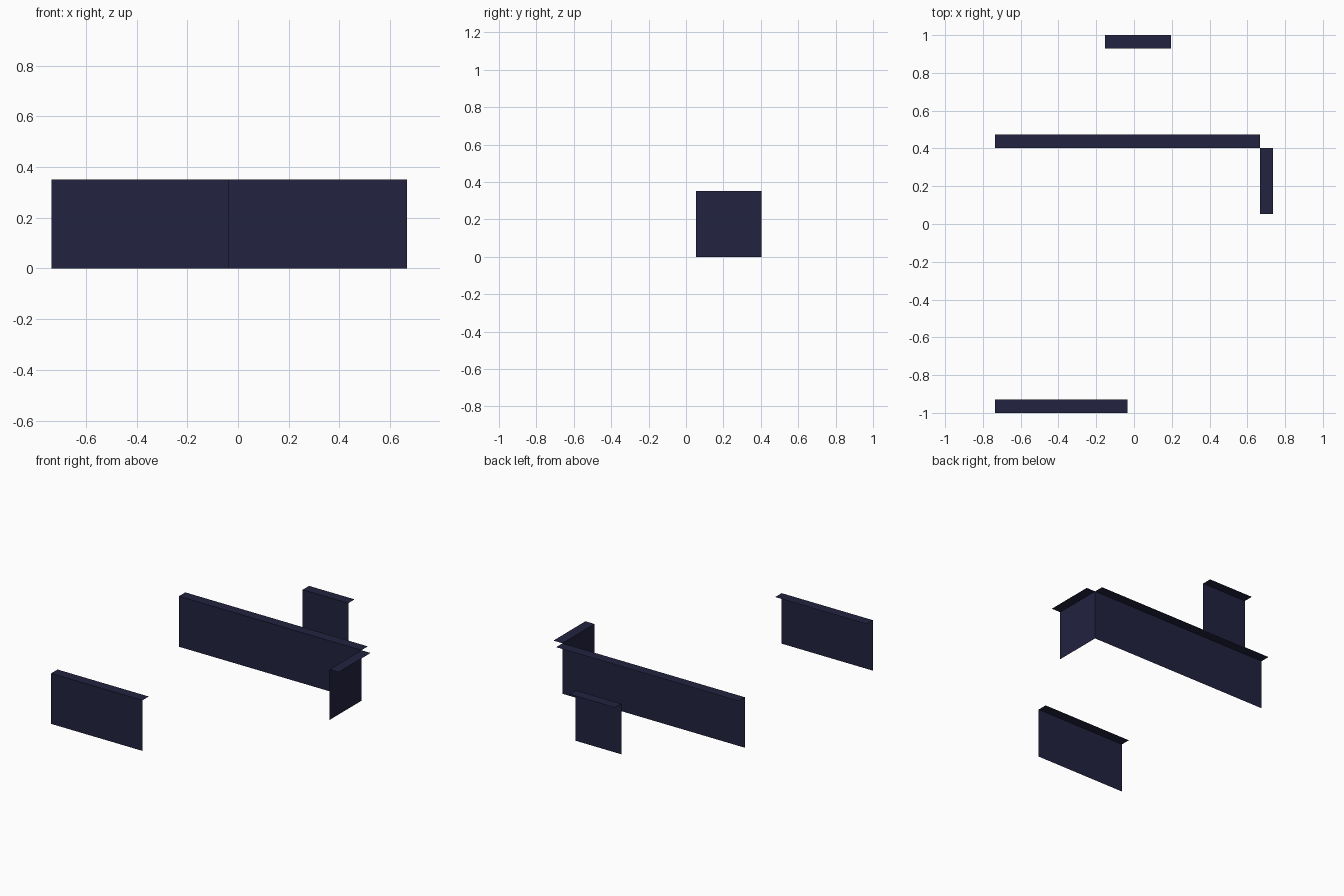
import bpy
import bmesh

if "Cube" in bpy.data.objects:
    bpy.data.objects.remove(bpy.data.objects["Cube"])

U = 0.35088      # wall module / wall height
CAP = 0.2 * U    # width of the flat top ledge

# Single dark navy colour
navy = bpy.data.materials.new("dark_navy")
navy.diffuse_color = (0.0160, 0.0160, 0.0513, 1)
navy.use_nodes = True
navy.node_tree.nodes["Principled BSDF"].inputs["Base Color"].default_value = navy.diffuse_color


def wall(name, start, end, out):
    """Thin upright sheet from start to end, with a flat ledge toward 'out'."""
    bm = bmesh.new()
    profile = [(0, 0), (0, U), (CAP, U)]  # (offset, height)
    rows = [[bm.verts.new((p[0] + out[0] * o, p[1] + out[1] * o, z)) for p in (start, end)]
            for o, z in profile]
    for a, b in zip(rows, rows[1:]):
        bm.faces.new((a[0], a[1], b[1], b[0]))
    mesh = bpy.data.meshes.new(name)
    bm.to_mesh(mesh)
    bm.free()
    mesh.materials.append(navy)
    bpy.context.collection.objects.link(bpy.data.objects.new(name, mesh))


L = -2.1 * U           # left edge
R = L + 4 * U          # right corner
Y = -1 + 4 * U         # main wall line

# Walls: front, long middle, side return and back
wall("front_wall", (L, -1), (L + 2 * U, -1), (0, 1))
wall("middle_wall", (L, Y), (R, Y), (0, 1))
wall("side_wall", (R, Y - U), (R, Y), (1, 0))
wall("back_wall", (-0.154, 1 - CAP), (-0.154 + U, 1 - CAP), (0, 1))

# Side wall runs the other way, so flip it to face outward
bpy.data.meshes["side_wall"].update()
